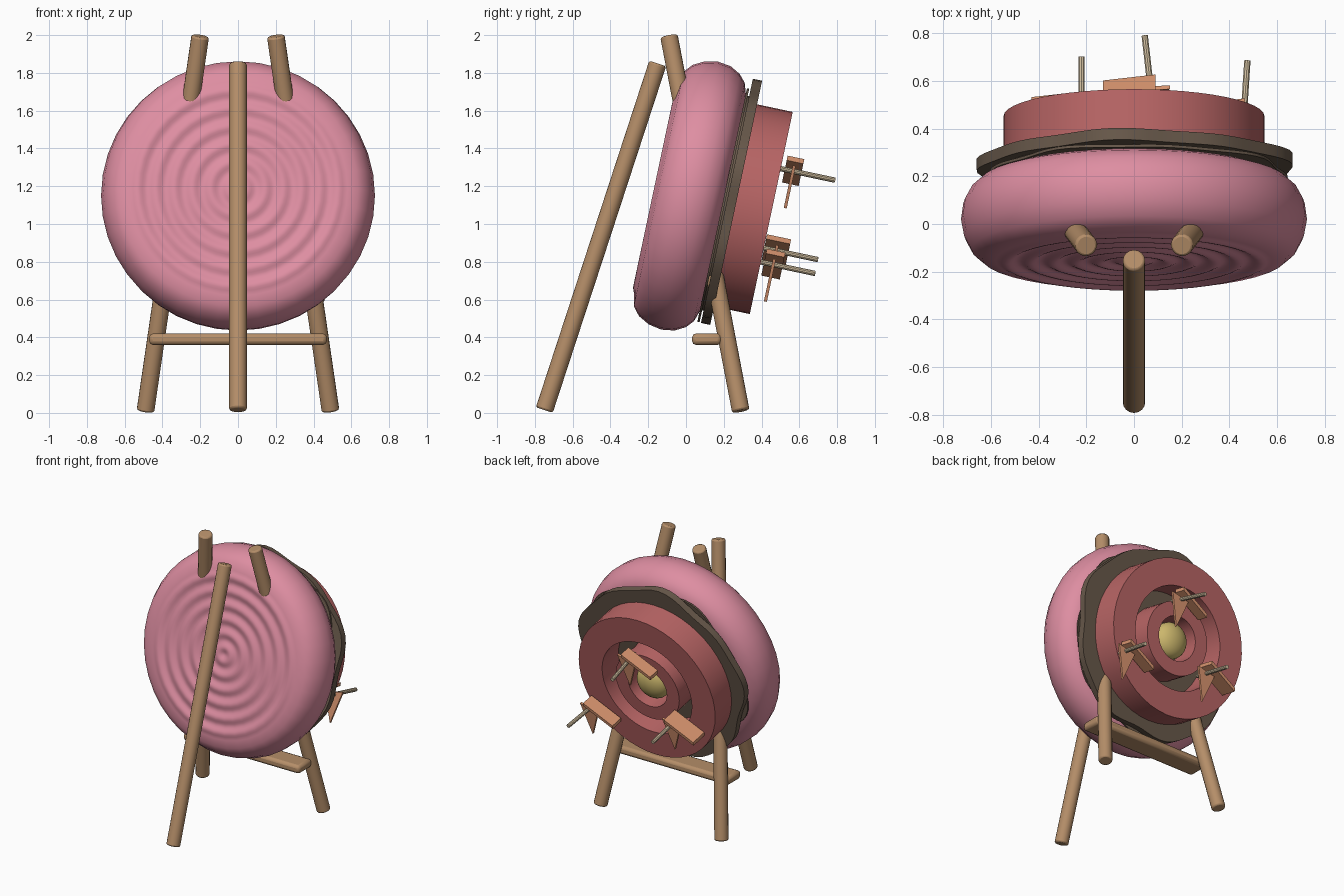
import bpy
import bmesh
from math import sin, cos, pi, radians
from mathutils import Matrix, Vector

cube = bpy.data.objects.get("Cube")
if cube:
    bpy.data.objects.remove(cube, do_unlink=True)


def material(name, rgb):
    mat = bpy.data.materials.new(name)
    mat.use_nodes = True
    mat.diffuse_color = (*rgb, 1)
    mat.node_tree.nodes["Principled BSDF"].inputs["Base Color"].default_value = (*rgb, 1)
    return mat


PINK = material("pink", (0.73, 0.27, 0.36))
WOOD = material("wood", (0.46, 0.27, 0.14))
RED = material("dusty_red", (0.48, 0.13, 0.13))
BROWN = material("dark_brown", (0.14, 0.10, 0.07))
YELLOW = material("yellow", (0.60, 0.47, 0.15))
ORANGE = material("orange", (0.69, 0.30, 0.16))
CREAM = material("cream", (0.64, 0.52, 0.35))

# Leaning frame of the target: local z points out of the painted side, local y up the disc
TILT = radians(12)
TARGET = Matrix.Translation((0, 0.02, 1.15)) @ Matrix((
    (-1, 0, 0, 0),
    (0, sin(TILT), cos(TILT), 0),
    (0, cos(TILT), -sin(TILT), 0),
    (0, 0, 0, 1)))


def finish(obj, mat, bevel=0, angle=35):
    obj.data.materials.append(mat)
    bpy.ops.object.select_all(action='DESELECT')
    obj.select_set(True)
    bpy.context.view_layer.objects.active = obj
    bpy.ops.object.shade_smooth_by_angle(angle=radians(angle))
    if bevel:
        mod = obj.modifiers.new("soft_edge", 'BEVEL')
        mod.width = bevel
        mod.segments = 2
    return obj


def mesh_object(name, bm, mat, matrix=TARGET, angle=35):
    bmesh.ops.recalc_face_normals(bm, faces=bm.faces)
    mesh = bpy.data.meshes.new(name)
    bm.to_mesh(mesh)
    bm.free()
    obj = bpy.data.objects.new(name, mesh)
    obj.matrix_world = matrix
    bpy.context.collection.objects.link(obj)
    return finish(obj, mat, angle=angle)


def lathe(name, profile, mat, closed=False, steps=40):
    """Turn a (radius, height) profile around the target axis."""
    bm = bmesh.new()
    verts = [bm.verts.new((r, 0, h)) for r, h in profile]
    edges = [bm.edges.new(pair) for pair in zip(verts, verts[1:])]
    if closed:
        edges.append(bm.edges.new((verts[-1], verts[0])))
    bmesh.ops.spin(bm, geom=verts + edges, cent=(0, 0, 0), axis=(0, 0, 1),
                   angle=2 * pi, steps=steps, use_merge=True)
    bmesh.ops.remove_doubles(bm, verts=bm.verts, dist=0.0005)
    return mesh_object(name, bm, mat)


def prism(name, outline, low, high, mat):
    """Extrude an outline along the target axis."""
    bm = bmesh.new()
    face = bm.faces.new([bm.verts.new((x, y, low)) for x, y in outline])
    result = bmesh.ops.extrude_face_region(bm, geom=[face])
    top = [v for v in result["geom"] if isinstance(v, bmesh.types.BMVert)]
    bmesh.ops.translate(bm, verts=top, vec=(0, 0, high - low))
    return mesh_object(name, bm, mat)


def rod(name, start, end, radius, mat, bevel=0, sides=16):
    start, end = Vector(start), Vector(end)
    axis = end - start
    bpy.ops.mesh.primitive_cylinder_add(vertices=sides, radius=radius, depth=axis.length,
                                        location=(start + end) / 2)
    obj = bpy.context.object
    obj.name = name
    obj.rotation_euler = axis.to_track_quat('Z', 'Y').to_euler()
    return finish(obj, mat, bevel)


# Padded round body: rippled front, rounded rim, flat painted side
ripples = [(0.58 * i / 48, -0.186 + 0.007 * cos(2 * pi * 6 * i / 48)) for i in range(49)]
rim = [(0.635, -0.168), (0.68, -0.13), (0.712, -0.07), (0.725, 0.0),
       (0.715, 0.07), (0.685, 0.125), (0.645, 0.16), (0.59, 0.178), (0, 0.178)]
lathe("padded_body", ripples + rim, PINK)


# Wavy backing sheets
def wavy(radius, phase, count=72):
    points = []
    for i in range(count):
        t = 2 * pi * i / count
        r = radius + 0.018 * sin(5 * t + phase) + 0.012 * sin(9 * t + 2 * phase) - 0.015 * cos(t)
        points.append((r * cos(t), r * sin(t)))
    return points


prism("thin_backing", wavy(0.63, 2.2), 0.178, 0.19, BROWN)
prism("wavy_backing", wavy(0.65, 0.6), 0.198, 0.248, BROWN)
lathe("backing_core", [(0, 0.18), (0.58, 0.18), (0.58, 0.2), (0, 0.2)], BROWN)

# Raised target rings and centre
for name, inner, outer, top in (("outer_ring", 0.36, 0.547, 0.441),
                                ("inner_ring", 0.155, 0.255, 0.435)):
    lathe(name, [(inner, 0.24), (outer, 0.24), (outer, top), (inner, top)], RED,
          closed=True, steps=48)
dome = [(0.125 * cos(a * pi / 16), 0.36 + 0.08 * sin(a * pi / 16)) for a in range(9)]
lathe("bullseye", [(0, 0.24), (0.125, 0.24)] + dome, YELLOW)


# Darts: shaft, sloping side flight and pointed lower flight
def dart(number, x, y, tip_x, depth):
    rod(f"dart_shaft_{number}", TARGET @ Vector((x, y, 0.42)),
        TARGET @ Vector((tip_x, y, 0.735)), 0.014, CREAM, sides=10)
    side = [(-0.01, 0.075), (0.21, -0.045), (0.21, -0.07), (-0.01, 0.05)]
    point = [(-0.07, 0.03), (0.07, 0.0), (0.0, -0.2)]
    for label, shape, half in (("side", side, depth / 2), ("lower", point, 0.008)):
        prism(f"dart_{label}_flight_{number}", [(x + px, y + py) for px, py in shape],
              0.508 - half, 0.508 + half, ORANGE)


dart(1, -0.08, 0.24, -0.045, 0.09)
dart(2, 0.22, -0.19, 0.22, 0.13)
dart(3, -0.455, -0.265, -0.475, 0.10)

# Wooden stand: one prop, two long legs through the body, and a cross plank
rod("prop_leg", (0, -0.75, 0.015), (0, -0.15, 1.85), 0.047, WOOD, 0.01)
for side, label in ((1, "left"), (-1, "right")):
    rod(f"{label}_leg", (side * 0.49, 0.29, 0.01), (side * 0.2, -0.09, 1.995),
        0.047, WOOD, 0.01)
bpy.ops.mesh.primitive_cube_add(size=1, location=(0, 0.11, 0.39))
plank = bpy.context.object
plank.name = "cross_plank"
plank.data.transform(Matrix.Diagonal((0.94, 0.155, 0.06, 1)))
finish(plank, WOOD, 0.02)
